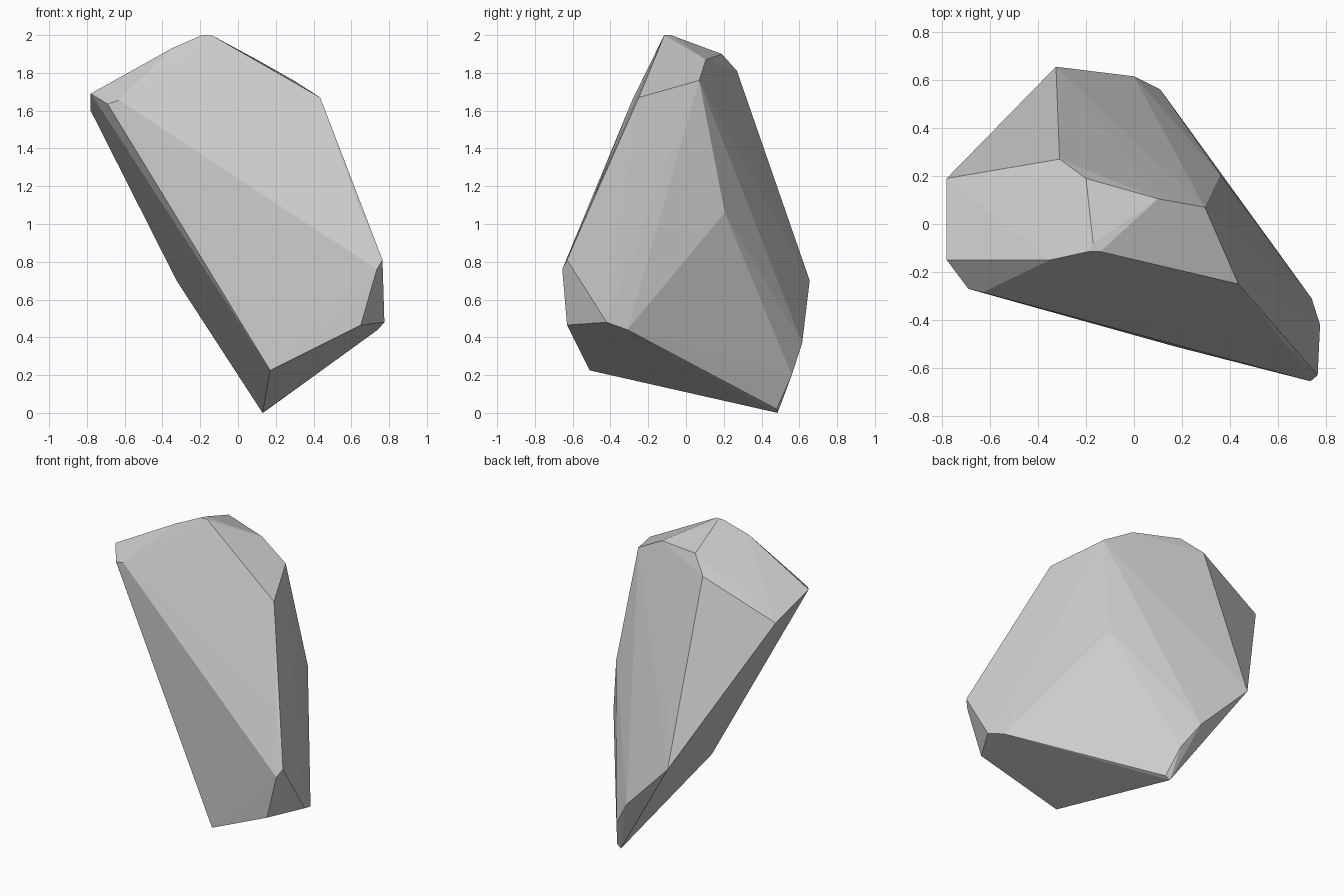
import bpy, bmesh

# Corner points of the faceted boulder, grouped by region
crown = [(-0.19, -0.115, 2.0), (-0.14, -0.115, 2.0), (-0.17, -0.08, 2.0),
         (-0.35, -0.15, 1.93), (-0.20, 0.19, 1.90), (0.10, 0.105, 1.87),
         (-0.31, 0.27, 1.81), (0.295, 0.07, 1.76), (0.435, -0.25, 1.67)]
left_tip = [(-0.78, -0.15, 1.69), (-0.78, 0.19, 1.60), (-0.55, 0.20, 1.715),
            (-0.70, 0.22, 1.46), (-0.69, -0.27, 1.635), (-0.63, -0.285, 1.655)]
right_side = [(0.36, 0.205, 1.06), (0.625, -0.495, 1.13), (0.765, -0.63, 0.81),
              (0.735, -0.655, 0.76), (0.775, -0.42, 0.48), (0.74, -0.31, 0.44),
              (0.65, -0.63, 0.465)]
base = [(0.17, -0.51, 0.225), (0.13, 0.485, 0.0), (0.16, 0.48, 0.02),
        (0.11, 0.56, 0.20), (0.0, 0.615, 0.37), (-0.325, 0.655, 0.70)]

# Boulder: flat-faced convex skin over the corners
bm = bmesh.new()
for co in crown + left_tip + right_side + base:
    bm.verts.new(co)
bmesh.ops.convex_hull(bm, input=bm.verts[:])
loose = [v for v in bm.verts if not v.link_faces]
bmesh.ops.delete(bm, geom=loose, context='VERTS')
bmesh.ops.recalc_face_normals(bm, faces=bm.faces[:])

mesh = bpy.data.meshes.new("boulder")
bm.to_mesh(mesh)
bm.free()
bpy.context.collection.objects.link(bpy.data.objects.new("boulder", mesh))
